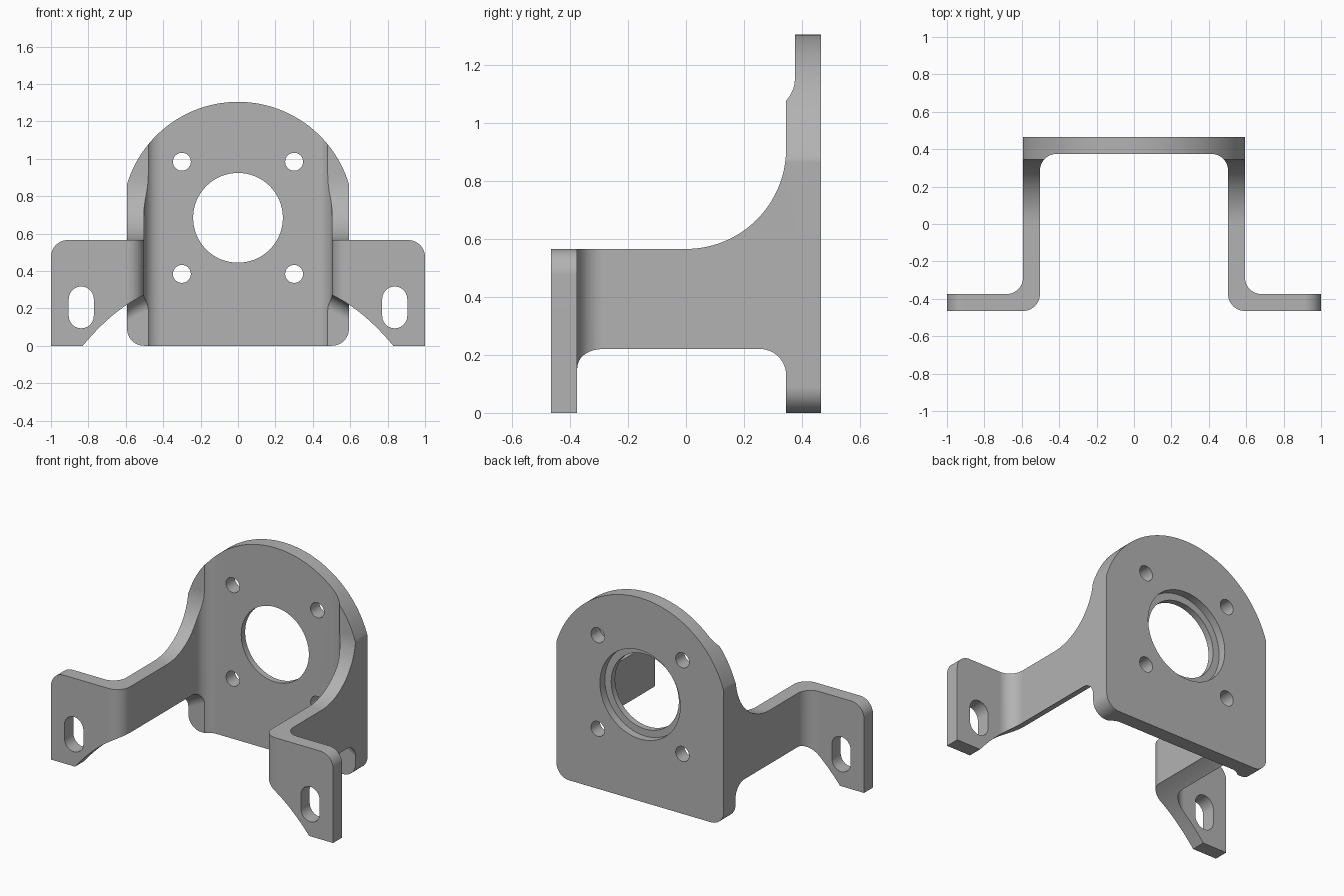
import bpy, bmesh, math

if "Cube" in bpy.data.objects:
    bpy.data.objects.remove(bpy.data.objects["Cube"])

ARM_OUT, ARM_IN = 0.593, 0.503      # side arm faces
BACK, PLATE = 0.465, 0.375          # plate faces; the flanges mirror these
BEND = 0.09
AXIS, FLANGE_TOP = 0.684, 0.565


def arc(cx, cy, r, start, end, n=12):
    angles = [math.radians(start + (end - start) * i / n) for i in range(n + 1)]
    return [(cx + r * math.cos(a), cy + r * math.sin(a)) for a in angles]


def loft(name, rings):
    """Closed solid skinned through matching rings of 3D points."""
    bm = bmesh.new()
    loops = [[bm.verts.new(p) for p in ring] for ring in rings]
    n = len(loops[0])
    for a, b in zip(loops, loops[1:]):
        for i in range(n):
            j = (i + 1) % n
            bm.faces.new((a[i], a[j], b[j], b[i]))
    bm.faces.new(loops[0])
    bm.faces.new(loops[-1])
    bmesh.ops.recalc_face_normals(bm, faces=bm.faces)
    mesh = bpy.data.meshes.new(name)
    bm.to_mesh(mesh)
    bm.free()
    obj = bpy.data.objects.new(name, mesh)
    bpy.context.collection.objects.link(obj)
    return obj


def along_y(name, pts, y0, y1):
    return loft(name, [[(x, y, z) for x, z in pts] for y in (y0, y1)])


def combine(cutter, operation="DIFFERENCE"):
    cutter.hide_render = True
    mod = bracket.modifiers.new(cutter.name, "BOOLEAN")
    mod.operation, mod.solver, mod.object = operation, "EXACT", cutter
    bpy.context.view_layer.objects.active = bracket
    bpy.ops.object.modifier_apply(modifier=mod.name)
    bpy.data.objects.remove(cutter)


def circle(cx, cz, r, n=48):
    return arc(cx, cz, r, 0, 360, n)[:-1]


def mirrored(half):
    return half + [(-x, y) for x, y in reversed(half)]


# Bent strip: plate, arms and flanges seen in plan
inner = (arc(ARM_IN - BEND, PLATE - BEND, BEND, 90, 0)
         + arc(ARM_IN + BEND, BEND - BACK, BEND, 180, 270)
         + [(1.1, -BACK), (1.1, -PLATE)]
         + arc(ARM_OUT + BEND, BEND - PLATE, BEND, 270, 180)
         + [(ARM_OUT, BACK)])
plan = mirrored(inner)
bracket = loft("bracket", [[(x, y, z) for x, y in plan] for z in (-0.1, 1.4)])

# Front outline: round plate top and rounded flange corners
half = ([(1, 0)] + arc(1 - BEND, FLANGE_TOP - BEND, BEND, 0, 90)
        + [(0.62, FLANGE_TOP)] + arc(0, AXIS, 0.62, 0, 89, 48))
combine(along_y("outline", mirrored(half), -0.7, 0.7), "INTERSECT")

# Upper sweep from the arms up to the plate
sweep = ([(-0.7, 1.6), (-0.7, FLANGE_TOP)]
         + arc(0, FLANGE_TOP + 0.345, 0.345, -90, 0, 32) + [(0.345, 1.6)])
combine(loft("upper_sweep", [[(x, y, z) for y, z in sweep] for x in (-1.2, 1.2)]))

# Curved underside of the arms and flanges
for side in (-1, 1):
    rings = []
    for i in range(23):
        x = 0.40 + 0.02 * i
        t = 0.83 - x
        h = 1.197 * t - 1.13 * t * t
        ring = ([(-0.7, -0.6), (-0.7, h)]
                + arc(0.345 - BEND, h - BEND, BEND, 90, 0) + [(0.345, -0.6)])
        rings.append([(side * x, y, z) for y, z in ring])
    combine(loft("underside", rings))

    # Rounded lower corner of the plate
    corner = ([(side * 0.7, -0.1), (side * 0.7, BEND)]
              + [(side * x, z) for x, z in arc(ARM_OUT - BEND, BEND, BEND, 0, -90)]
              + [(side * (ARM_OUT - BEND), -0.1)])
    combine(along_y("corner", corner, 0.2, 0.6))

    # Mounting slot in the flange
    slot = (arc(side * 0.838, 0.25, 0.067, 0, 180)
            + arc(side * 0.838, 0.16, 0.067, 180, 360))
    combine(along_y("slot", slot, -0.6, -0.3))

    # Bolt holes in the plate
    for z in (AXIS - 0.3, AXIS + 0.3):
        combine(along_y("bolt_hole", circle(side * 0.3, z, 0.048, 24), 0.3, 0.6))

# Central bore with a recess on the back
combine(along_y("bore", circle(0, AXIS, 0.24, 64), 0.3, 0.6))
combine(along_y("recess", circle(0, AXIS, 0.285, 64), BACK - 0.05, 0.6))

# Plain grey metal
grey = bpy.data.materials.new("grey_metal")
grey.use_nodes = True
colour = (0.45, 0.45, 0.45, 1)
grey.diffuse_color = colour
grey.node_tree.nodes["Principled BSDF"].inputs["Base Color"].default_value = colour
bracket.data.materials.clear()
bracket.data.materials.append(grey)

# Smooth bends, crisp edges
bpy.ops.object.select_all(action="DESELECT")
bracket.select_set(True)
bpy.context.view_layer.objects.active = bracket
bpy.ops.object.shade_smooth_by_angle(angle=math.radians(30))
normals = bracket.modifiers.new("weighted_normals", "WEIGHTED_NORMAL")
normals.keep_sharp = True
